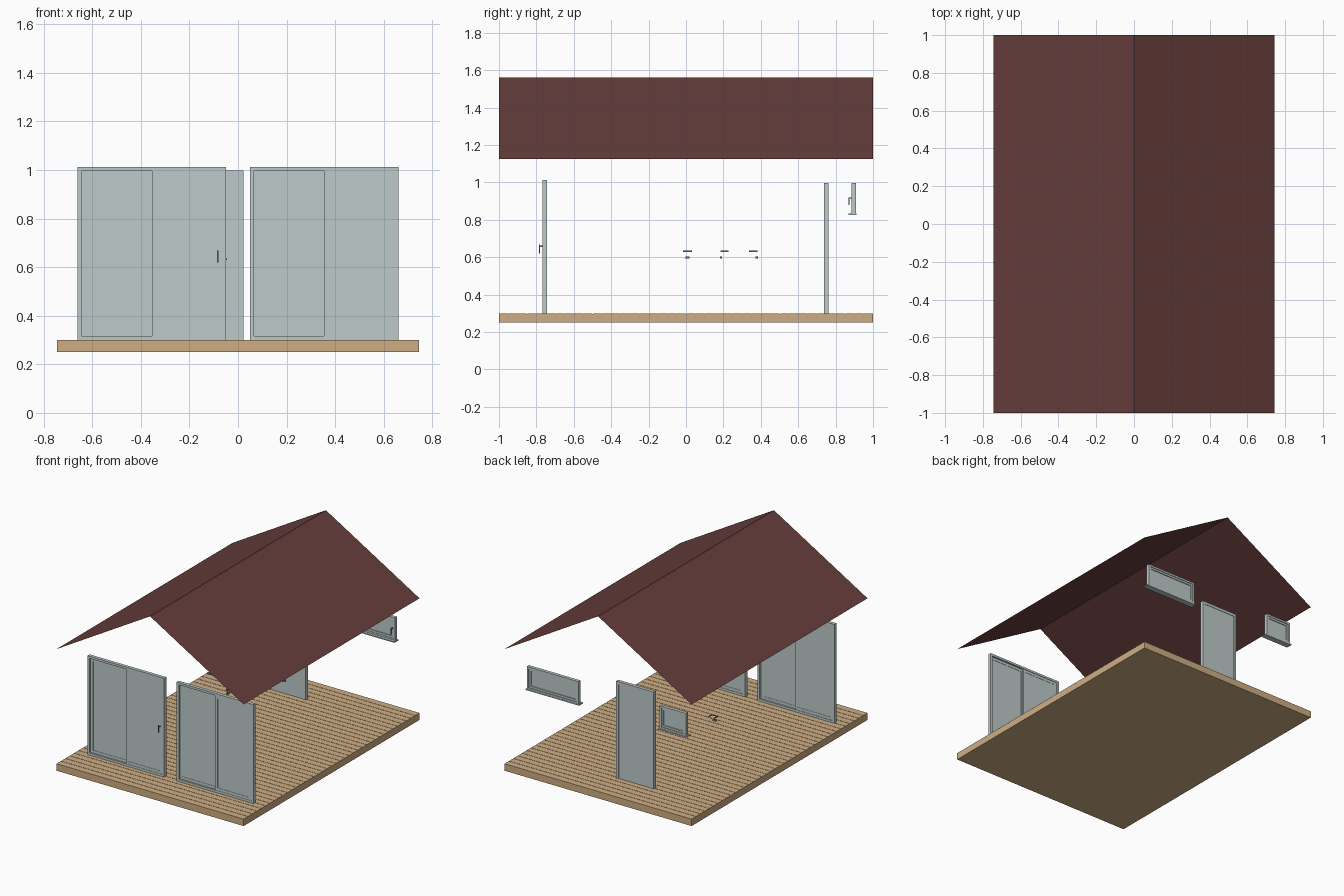
import bpy, bmesh, math

if "Cube" in bpy.data.objects:
    bpy.data.objects.remove(bpy.data.objects["Cube"])


def lin(c):
    c /= 255
    return c / 12.92 if c <= 0.04045 else ((c + 0.055) / 1.055) ** 2.4


def material(name, r, g, b):
    m = bpy.data.materials.new(name)
    m.diffuse_color = (lin(r), lin(g), lin(b), 1)
    m.use_nodes = True
    m.node_tree.nodes["Principled BSDF"].inputs["Base Color"].default_value = m.diffuse_color
    return m


WOOD = material("deck_wood", 206, 174, 132)
ROOF = material("roof_red", 102, 62, 60)
PALE = material("pale_grey_green", 190, 202, 202)
METAL = material("handle_grey", 120, 128, 128)


def finish(name, bm, mat):
    me = bpy.data.meshes.new(name)
    bm.to_mesh(me)
    bm.free()
    me.materials.append(mat)
    ob = bpy.data.objects.new(name, me)
    bpy.context.collection.objects.link(ob)
    return ob


def box(bm, x0, x1, y0, y1, z0, z1):
    vs = bmesh.ops.create_cube(bm, size=1)["verts"]
    for v in vs:
        v.co = (x1 if v.co.x > 0 else x0, y1 if v.co.y > 0 else y0,
                z1 if v.co.z > 0 else z0)


def frame(bm, x0, x1, y0, y1, z0, z1, w):
    # four bars around an opening
    box(bm, x0, x0 + w, y0, y1, z0, z1)
    box(bm, x1 - w, x1, y0, y1, z0, z1)
    box(bm, x0 + w, x1 - w, y0, y1, z0, z0 + w)
    box(bm, x0 + w, x1 - w, y0, y1, z1 - w, z1)


# Deck: slab with shallow grooves between boards
bm = bmesh.new()
W = 0.745
box(bm, -W, W, -1, 1, 0.25, 0.297)
rows = 40
pitch = 2 / rows
for i in range(rows):
    y = -1 + i * pitch
    lo = y if i == 0 else y + 0.0015
    hi = y + pitch if i == rows - 1 else y + pitch - 0.0015
    box(bm, -W, W, lo, hi, 0.297, 0.30)
finish("deck", bm, WOOD)

# Roof: folded sheet
bm = bmesh.new()
pairs = [[bm.verts.new((x, y, z)) for y in (-1, 1)]
         for x, z in ((-W, 1.125), (0, 1.56), (W, 1.125))]
for a, b in zip(pairs, pairs[1:]):
    bm.faces.new((a[0], b[0], b[1], a[1]))
finish("roof", bm, ROOF)


# Front sliding doors: outer frame, recessed left sash, forward right sash
def sliding_door(name, x0, x1):
    z0, z1, f = 0.30, 1.012, 0.016
    mid = (x0 + x1) / 2
    bm = bmesh.new()
    frame(bm, x0, x1, -0.768, -0.744, z0, z1, f)
    for a, b, y0, y1 in ((x0 + f, mid + 0.01, -0.756, -0.747),
                         (mid, x1 - f, -0.766, -0.757)):
        frame(bm, a, b, y0, y1, z0 + f, z1 - f, 0.02)
        box(bm, a + 0.02, b - 0.02, y0 + 0.002, y1 - 0.002, z0 + f + 0.02, z1 - f - 0.02)
    finish(name, bm, PALE)


sliding_door("sliding_door_left", -0.66, -0.05)
sliding_door("sliding_door_right", 0.05, 0.66)

# Pull handle of the left sliding door
bm = bmesh.new()
box(bm, -0.087, -0.081, -0.787, -0.781, 0.62, 0.668)
box(bm, -0.087, -0.081, -0.782, -0.765, 0.655, 0.662)
finish("sliding_door_handle", bm, METAL)

# Back door: frame and inset leaf
bm = bmesh.new()
x0, x1 = -0.276, 0.022
for a, b in ((x0, x0 + 0.02), (x1 - 0.02, x1)):
    box(bm, a, b, 0.738, 0.762, 0.30, 0.998)
box(bm, x0 + 0.02, x1 - 0.02, 0.738, 0.762, 0.978, 0.998)
box(bm, x0 + 0.02, x1 - 0.02, 0.742, 0.759, 0.30, 0.978)
finish("back_door", bm, PALE)


# Windows: frame, sash, pane, sill and handle on the inner side
def window(name, x0, x1):
    z0, z1 = 0.832, 0.997
    bm = bmesh.new()
    frame(bm, x0, x1, 0.886, 0.91, z0, z1, 0.014)
    frame(bm, x0 + 0.014, x1 - 0.014, 0.889, 0.905, z0 + 0.014, z1 - 0.014, 0.014)
    box(bm, x0 + 0.028, x1 - 0.028, 0.894, 0.899, z0 + 0.028, z1 - 0.028)
    box(bm, x0 - 0.008, x1 + 0.008, 0.868, 0.912, z0 - 0.006, z0 + 0.002)
    finish(name, bm, PALE)
    bm = bmesh.new()
    hx = x1 - 0.022
    box(bm, hx - 0.003, hx + 0.003, 0.868, 0.873, 0.878, 0.92)
    box(bm, hx - 0.003, hx + 0.003, 0.872, 0.889, 0.913, 0.92)
    finish(name + "_handle", bm, METAL)


window("wide_window", 0.22, 0.63)
window("small_window", -0.636, -0.428)


# Inner door handles: spindle, a lever on each side and a key plate
def lever(name, x, y, normal, side):
    bm = bmesh.new()
    parts = [(-0.025, 0.025, -0.003, 0.003, 0.629, 0.635),
             (-0.012, 0.012, -0.006, 0.006, 0.593, 0.605)]
    for s in (-1, 1):
        u = sorted((s * 0.02, s * 0.025))
        v = sorted((0, side * 0.04))
        parts.append((u[0], u[1], v[0], v[1], 0.629, 0.635))
    for u0, u1, v0, v1, z0, z1 in parts:
        if normal == "x":
            box(bm, x + u0, x + u1, y + v0, y + v1, z0, z1)
        else:
            box(bm, x + v0, x + v1, y + u0, y + u1, z0, z1)
    finish(name, bm, METAL)


lever("inner_handle_front", -0.085, 0.008, "y", 1)
lever("inner_handle_middle", -0.36, 0.187, "x", 1)
lever("inner_handle_back", 0.10, 0.378, "x", -1)
